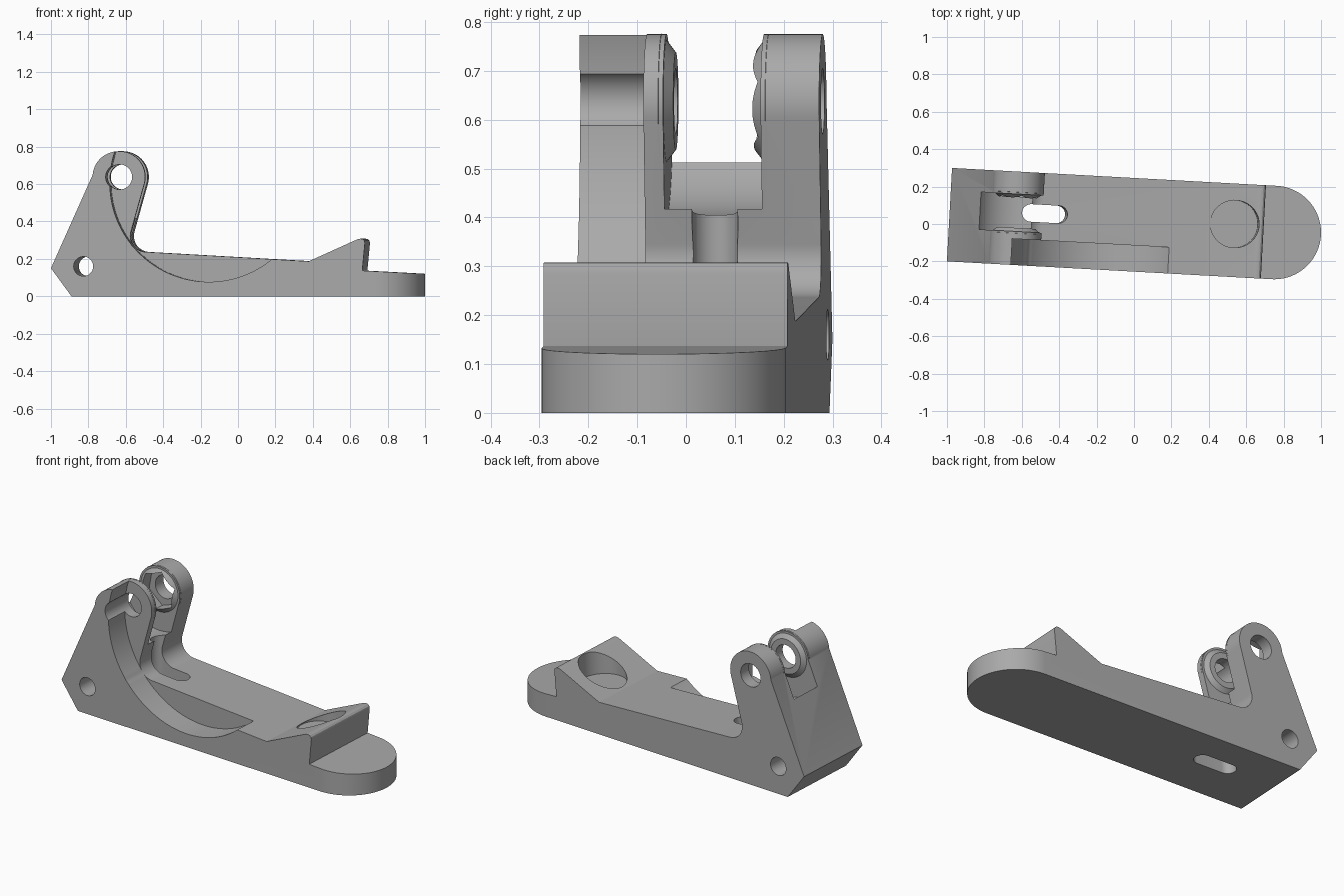
import bpy, bmesh
from math import sin, cos, radians, pi
from mathutils import Matrix, Vector

if "Cube" in bpy.data.objects:
    bpy.data.objects.remove(bpy.data.objects["Cube"])

TILT = radians(3.15)
HALF = 0.25               # half width of the bracket
HEAD = (0.36, 0.638)      # pivot centre: length, height
HEAD_R = 0.137
GAP = (-0.07, 0.13)       # clevis slot across the width

metal = bpy.data.materials.new("plain_grey")
metal.use_nodes = True
GREY = (0.4, 0.4, 0.4, 1)
metal.diffuse_color = GREY
metal.node_tree.nodes["Principled BSDF"].inputs["Base Color"].default_value = GREY


def arc(c, r, a0, a1, n):
    """Points on an arc, angles in degrees."""
    steps = [radians(a0 + (a1 - a0) * i / n) for i in range(n + 1)]
    return [(c[0] + r * cos(a), c[1] + r * sin(a)) for a in steps]


def circle(c, r, n=64, start=0):
    return arc(c, r, start, start + 360, n)[:-1]


def finish(name, bm):
    bmesh.ops.recalc_face_normals(bm, faces=bm.faces)
    mesh = bpy.data.meshes.new(name)
    bm.to_mesh(mesh)
    bm.free()
    mesh.materials.append(metal)
    obj = bpy.data.objects.new(name, mesh)
    bpy.context.collection.objects.link(obj)
    return obj


def prism(name, pts, lo, hi, axis="Y", matrix=None):
    """Extrude an outline across the width (Y) or upward (Z)."""
    bm = bmesh.new()
    place = (lambda p: (p[0], lo, p[1])) if axis == "Y" else (lambda p: (p[0], p[1], lo))
    face = bm.faces.new([bm.verts.new(place(p)) for p in pts])
    ext = bmesh.ops.extrude_face_region(bm, geom=[face])
    move = Vector((0, hi - lo, 0) if axis == "Y" else (0, 0, hi - lo))
    bmesh.ops.translate(bm, vec=move, verts=[g for g in ext["geom"] if isinstance(g, bmesh.types.BMVert)])
    if matrix:
        bm.transform(matrix)
    return finish(name, bm)


def boss(name, lo, hi, r_lo, r_hi):
    """Tapered ring base around the pivot axis."""
    bm = bmesh.new()
    bmesh.ops.create_cone(bm, cap_ends=True, segments=64, radius1=r_lo, radius2=r_hi, depth=abs(hi - lo))
    turn = Matrix.Rotation(radians(-90 if hi > lo else 90), 4, "X")
    bm.transform(Matrix.Translation((HEAD[0], (lo + hi) / 2, HEAD[1])) @ turn)
    return finish(name, bm)


def combine(obj, tool, op):
    """Apply one boolean and discard the tool."""
    mod = obj.modifiers.new(op, "BOOLEAN")
    mod.operation, mod.object, mod.solver = op, tool, "EXACT"
    graph = bpy.context.evaluated_depsgraph_get()
    graph.update()
    mesh = bpy.data.meshes.new_from_object(obj.evaluated_get(graph))
    obj.modifiers.clear()
    obj.data = mesh
    bpy.data.objects.remove(tool)


def leaning(u, v):
    """Slightly tilted frame standing on the base."""
    return Matrix.Translation((u, v, 0)) @ Matrix.Rotation(TILT, 4, "Y")


# Side profile: base, rear slope, pivot head, fillet, deck, ridge, toe
profile = [(0.11, 0), (0, 0.15)]
profile += arc(HEAD, HEAD_R, 175, -15, 48)
profile += arc((0.502, 0.322), 0.085, 165, 267, 20)
profile += [(1.38, 0.187), (1.635, 0.302), (1.645, 0.306), (1.658, 0.308),
            (1.67, 0.305), (1.678, 0.297), (1.681, 0.285),
            (1.667, 0.137), (2.05, 0.117), (2.05, 0)]
bracket = prism("lever_bracket", profile, -HALF, HALF)

# Rounded toe in plan
plan = [(-0.1, -0.4), (1.739, -0.4), (1.739, -HALF)]
plan += arc((1.739, 0), HALF, -90, 90, 64)[1:-1]
plan += [(1.739, HALF), (1.739, 0.4), (-0.1, 0.4)]
combine(bracket, prism("toe_outline", plan, -0.2, 1, "Z"), "INTERSECT")

# Clevis gap with a concave floor, then a tapered boss on each inner face
combine(bracket, prism("clevis_gap", circle(HEAD, 0.235, 96), *GAP), "DIFFERENCE")
combine(bracket, boss("front_boss", GAP[0] - 0.01, GAP[0] + 0.019, 0.138, 0.1), "UNION")
combine(bracket, boss("back_boss", GAP[1] + 0.01, GAP[1] - 0.019, 0.138, 0.1), "UNION")

# Curved relief on the front, pivot hole, nut recess and rear pin hole
cuts = [
    ("front_relief", circle((0.845, 0.607), 0.53, 160), -0.4, -0.11),
    ("pivot_hole", circle(HEAD, 0.067), -0.4, 0.4),
    ("nut_recess", circle(HEAD, 0.115, 6, 20), 0.05, GAP[1] + 0.05),
    ("pin_hole", circle((0.174, 0.16), 0.052), -0.4, 0.4),
]
for cut in cuts:
    combine(bracket, prism(*cut), "DIFFERENCE")

# Round pocket in the ridge and a long slot through the deck
pocket = prism("round_pocket", circle((0, 0), 0.127), 0.18, 0.6, "Z", leaning(1.512, 0.034))
combine(bracket, pocket, "DIFFERENCE")
r, reach = 0.047, 0.079
slot_pts = arc((reach, 0), r, -90, 90, 20) + arc((-reach, 0), r, 90, 270, 20)
slot = prism("deck_slot", slot_pts, -0.1, 0.45, "Z", leaning(0.491, 0.033))
combine(bracket, slot, "DIFFERENCE")

# Turn into place and shade
bracket.data.transform(Matrix.Translation((-0.9865, 0.05, 0)) @ Matrix.Rotation(-TILT, 4, "Z"))
bpy.ops.object.select_all(action="DESELECT")
bracket.select_set(True)
bpy.context.view_layer.objects.active = bracket
bpy.ops.object.shade_smooth_by_angle(angle=radians(25))
